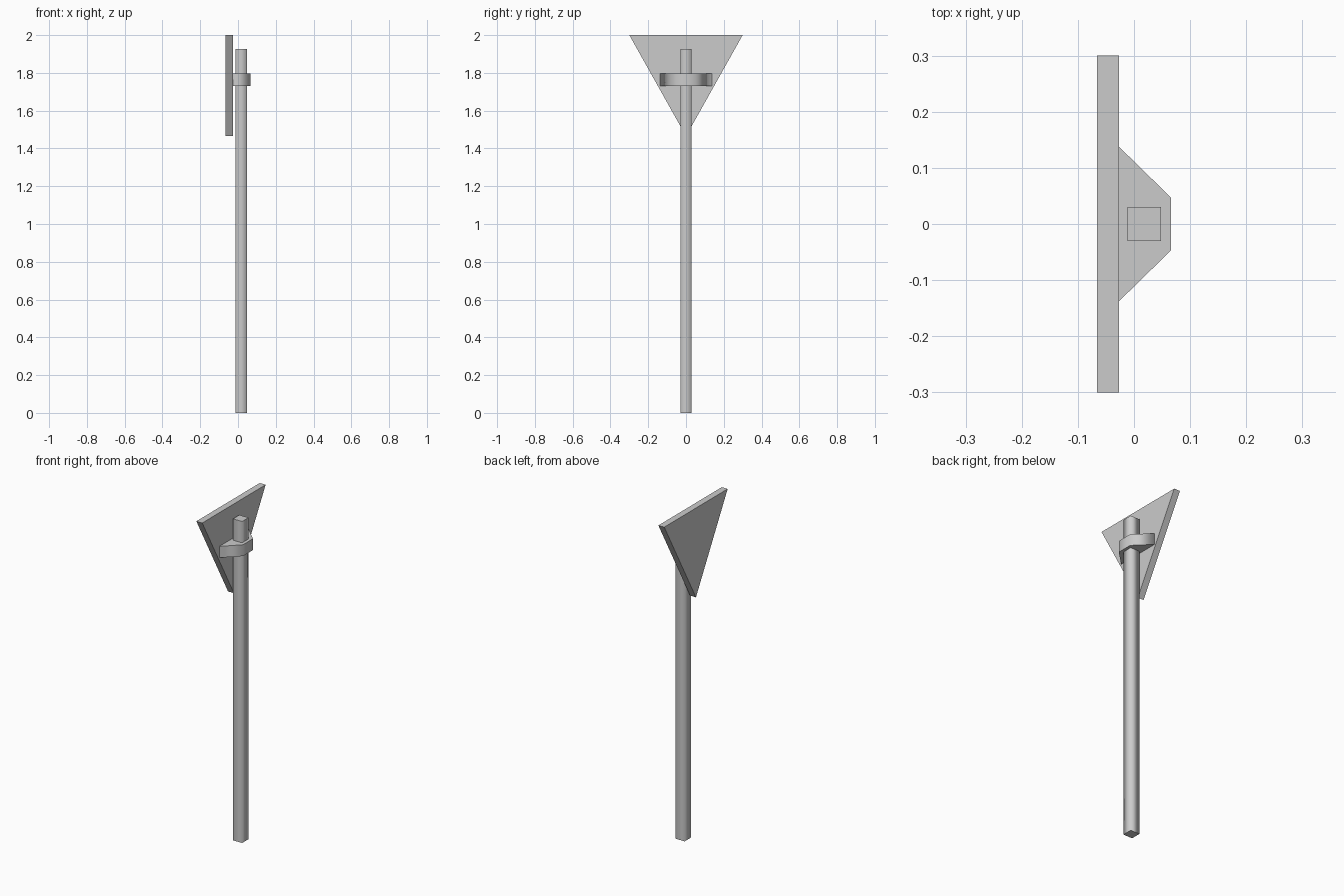
import bpy, bmesh
from mathutils import Vector

cube = bpy.data.objects.get("Cube")
if cube:
    bpy.data.objects.remove(cube, do_unlink=True)

# Single grey material
grey = bpy.data.materials.new("grey metal")
grey.use_nodes = True
colour = (0.6, 0.6, 0.6, 1)
grey.diffuse_color = colour
grey.node_tree.nodes["Principled BSDF"].inputs["Base Color"].default_value = colour


def prism(name, profile, sweep, smooth_sides=False):
    """Extrude a closed profile along sweep; caps always stay flat."""
    bm = bmesh.new()
    base = bm.faces.new([bm.verts.new(p) for p in profile])
    extruded = bmesh.ops.extrude_face_region(bm, geom=[base], use_keep_orig=True)
    moved = [g for g in extruded["geom"] if isinstance(g, bmesh.types.BMVert)]
    bmesh.ops.translate(bm, verts=moved, vec=sweep)
    bmesh.ops.recalc_face_normals(bm, faces=bm.faces)
    axis = Vector(sweep).normalized()
    for face in bm.faces:
        face.smooth = smooth_sides and abs(face.normal.dot(axis)) < 0.5
    # Keep the cap rims crisp
    for edge in bm.edges:
        edge.smooth = all(f.smooth for f in edge.link_faces)
    mesh = bpy.data.meshes.new(name)
    bm.to_mesh(mesh)
    bm.free()
    mesh.materials.append(grey)
    obj = bpy.data.objects.new(name, mesh)
    bpy.context.collection.objects.link(obj)
    return obj


# Square post with softly shaded sides
r, post_x = 0.03, 0.018
prism("post", [(post_x + sx * r, sy * r, 0) for sx, sy in
               ((-1, -1), (1, -1), (1, 1), (-1, 1))], (0, 0, 1.926), True)

# Downward-pointing triangular sign plate
back, front = -0.066, -0.027
prism("sign_plate", [(back, -0.3, 2), (back, 0.3, 2), (back, 0, 1.465)],
      (front - back, 0, 0))

# Tapered bracket holding the plate to the post
prism("bracket", [(front, -0.138, 1.73), (0.066, -0.047, 1.73),
                  (0.066, 0.047, 1.73), (front, 0.138, 1.73)],
      (0, 0, 0.068), True)
